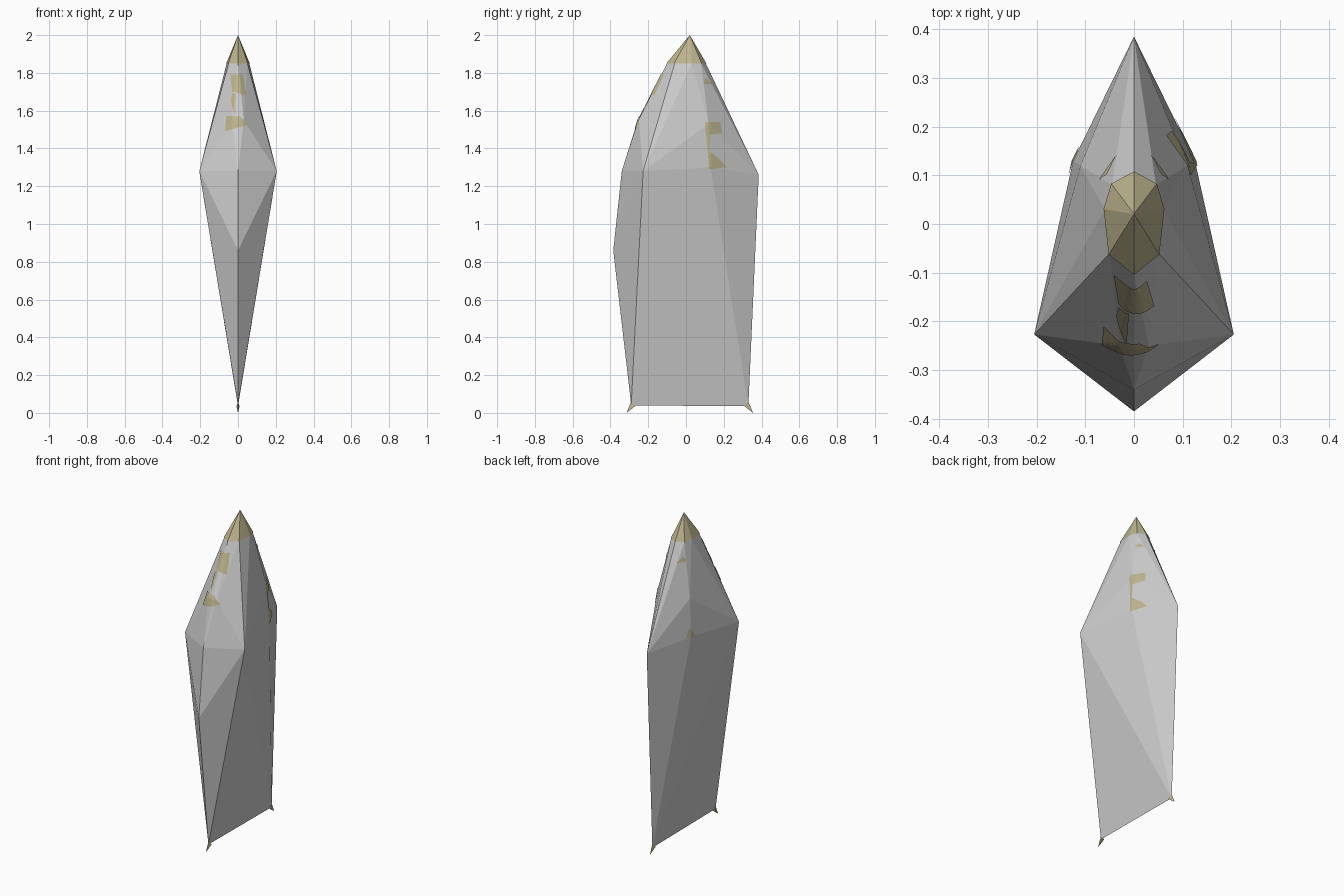
import bpy, bmesh
from mathutils import Vector
from mathutils.bvhtree import BVHTree

if "Cube" in bpy.data.objects:
    bpy.data.objects.remove(bpy.data.objects["Cube"])

olive = bpy.data.materials.new("olive")
olive.diffuse_color = (0.5, 0.45, 0.27, 1)
olive.use_nodes = True
olive.node_tree.nodes["Principled BSDF"].inputs["Base Color"].default_value = olive.diffuse_color


def finish(bm, name, mat=None):
    mesh = bpy.data.meshes.new(name)
    bm.to_mesh(mesh)
    bm.free()
    ob = bpy.data.objects.new(name, mesh)
    bpy.context.collection.objects.link(ob)
    if mat:
        mesh.materials.append(mat)
    return ob


def hull(points):
    bm = bmesh.new()
    for p in points:
        bm.verts.new(p)
    res = bmesh.ops.convex_hull(bm, input=bm.verts[:])
    inner = [v for v in bm.verts if not v.link_faces]
    bmesh.ops.delete(bm, geom=inner, context='VERTS')
    bmesh.ops.recalc_face_normals(bm, faces=bm.faces[:])
    return bm


# faceted shell: points on the centre plane, then mirrored side points
centre = [(0.02, 2.0), (-0.10, 1.85), (-0.255, 1.55), (-0.34, 1.28), (-0.385, 0.86),
          (-0.29, 0.04), (0.33, 0.035), (0.385, 1.26), (0.11, 1.84)]
side = [(0.205, -0.227, 1.28), (0.125, 0.13, 1.30), (0.11, 0.12, 1.53),
        (0.06, 0.03, 1.85), (0.05, -0.06, 1.85), (0.045, 0.08, 1.85),
        (0.03, -0.25, 1.55)]
points = [(0, y, z) for y, z in centre]
points += [(s * x, y, z) for x, y, z in side for s in (-1, 1)]
bm = hull(points)
tree = BVHTree.FromBMesh(bm)

# coloured tip: the shell's top, pushed out slightly
cap = bm.copy()
geom = cap.verts[:] + cap.edges[:] + cap.faces[:]
bmesh.ops.bisect_plane(cap, geom=geom, plane_co=(0, 0, 1.85), plane_no=(0, 0, 1),
                       clear_inner=True)
for v in cap.verts:
    v.co.x *= 1.04
    v.co.y = 0.01 + (v.co.y - 0.01) * 1.04
finish(cap, "tip_cap", olive)
finish(bm, "shell")


def patch(name, quad, view, n=10):
    """Drape a four-cornered patch onto the shell, looking along an axis."""
    bm = bmesh.new()
    a, b, c, d = [Vector(q) for q in quad]
    rows = []
    for i in range(n + 1):
        row = []
        for j in range(n + 1):
            u, w = i / n, j / n
            p = a.lerp(b, u).lerp(d.lerp(c, u), w)
            if view == "front":
                start, ray = Vector((p.x, -2, p.y)), Vector((0, 1, 0))
            else:
                s = 1 if view == "right" else -1
                start, ray = Vector((2 * s, p.x, p.y)), Vector((-s, 0, 0))
            hit, normal, _, _ = tree.ray_cast(start, ray)
            row.append(bm.verts.new(hit + normal * 0.003) if hit else None)
        rows.append(row)
    for i in range(n):
        for j in range(n):
            vs = [rows[i][j], rows[i + 1][j], rows[i + 1][j + 1], rows[i][j + 1]]
            if all(vs):
                bm.faces.new(vs)
    bmesh.ops.recalc_face_normals(bm, faces=bm.faces[:])
    finish(bm, name, olive)


# front patches
patch("upper_front_patch", [(-0.04, 1.79), (0.025, 1.79), (0.04, 1.68), (-0.03, 1.70)], "front")
patch("middle_front_patch", [(-0.03, 1.69), (-0.01, 1.69), (-0.015, 1.56), (-0.035, 1.65)], "front")
patch("lower_front_patch", [(-0.06, 1.57), (0.01, 1.57), (0.05, 1.525), (-0.065, 1.49)], "front")

# side patches
patch("right_upper_patch", [(0.10, 1.54), (0.18, 1.54), (0.19, 1.48), (0.105, 1.47)], "right")
patch("right_edge_patch", [(0.105, 1.48), (0.125, 1.48), (0.125, 1.37), (0.115, 1.37)], "right")
patch("right_lower_patch", [(0.115, 1.39), (0.18, 1.34), (0.215, 1.30), (0.12, 1.29)], "right")
for view in ("right", "left"):
    patch(view + "_top_patch", [(0.10, 1.77), (0.11, 1.765), (0.14, 1.74), (0.09, 1.74)], view)
patch("left_lower_patch", [(0.13, 1.35), (0.14, 1.35), (0.16, 1.30), (0.10, 1.30)], "left")

# small pointed feet at both lower corners
for name, y, s in (("front_foot", -0.29, -1), ("back_foot", 0.33, 1)):
    foot = hull([(0, y + s * 0.025, 0.0), (0, y, 0.06), (0.008, y - s * 0.02, 0.035),
                 (-0.008, y - s * 0.02, 0.035)])
    finish(foot, name, olive)
